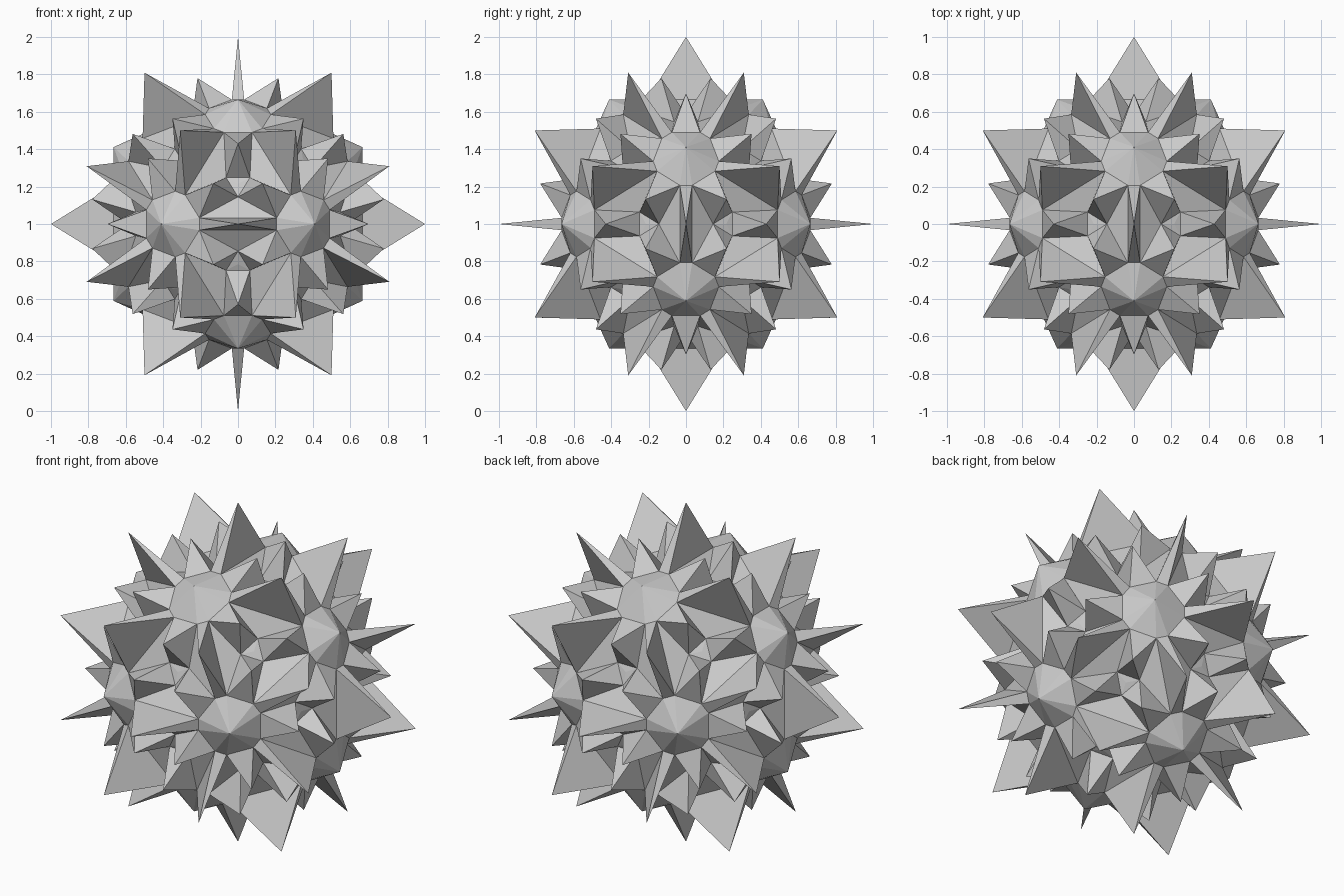
import bpy, bmesh, math
from mathutils import Vector, Matrix
from itertools import product

if "Cube" in bpy.data.objects:
    bpy.data.objects.remove(bpy.data.objects["Cube"])

# Icosahedral axes around one fundamental region
five = Vector((0, 0.5257, 0.8507))
three = Vector((0.3568, 0, 0.9342))
n = five.cross(three).normalized()


def mirror(v):
    return v - 2 * v.dot(n) * n


# Full symmetry group (120): sign flips x axis cycles x fivefold turns
cycle = Matrix(((0, 1, 0), (0, 0, 1), (1, 0, 0)))
group = []
for signs in product((1, -1), repeat=3):
    flip = Matrix.Diagonal(Vector(signs))
    for c in range(3):
        cyc = Matrix.Identity(3)
        for _ in range(c):
            cyc = cycle @ cyc
        for k in range(5):
            group.append(flip @ cyc @ Matrix.Rotation(k * math.tau / 5, 3, five))

# Key points of the region
apex = five * 0.782                              # dome top
tip = Vector((0, 0, 1))                          # blade tip
rim = Vector((0.033, 0.207, 0.665))              # dome rim corner
rim_x = Vector((-rim.x, rim.y, rim.z))
rim_y = Vector((rim.x, -rim.y, rim.z))
rim_m = mirror(rim)
perp = (three - five * three.dot(five)).normalized()
a = math.radians(26.7)
spike = (five * math.cos(a) + perp * math.sin(a)) * 0.82   # small spike tip
pit = three * 0.602                              # pit centre
corner = Vector((0.145, 0, 0.586))               # pit corner
corner_m = mirror(corner)


def part(name, tris):
    bm = bmesh.new()
    lookup, seen = {}, set()

    def vert(p):
        key = tuple(round(c * 500) for c in p)
        for d in product((0, -1, 1), repeat=3):
            k = tuple(i + j for i, j in zip(key, d))
            if k in lookup:
                return lookup[k]
        lookup[key] = bm.verts.new(p)
        return lookup[key]

    for m in group:
        for tri in tris:
            vs = [vert(m @ p) for p in tri]
            key = frozenset(vs)
            if len(key) < 3 or key in seen:
                continue
            seen.add(key)
            p, q, r = (v.co for v in vs)
            if (q - p).cross(r - p).dot(p + q + r) < 0:
                vs.reverse()
            bm.faces.new(vs)
    mesh = bpy.data.meshes.new(name)
    bm.to_mesh(mesh)
    bm.free()
    ob = bpy.data.objects.new(name, mesh)
    ob.location.z = 1
    bpy.context.collection.objects.link(ob)


# Twelve low domes, thirty blades, sixty spikes, valley webs and pits
part("domes", [(apex, rim, rim_x), (apex, rim, rim_m)])
part("blades", [(tip, rim, rim_x), (tip, rim, rim_y)])
part("spikes", [(spike, rim, rim_m), (spike, rim, corner), (spike, corner, corner_m)])
part("valley_webs", [(rim, rim_y, corner)])
part("pits", [(pit, corner, corner_m)])
